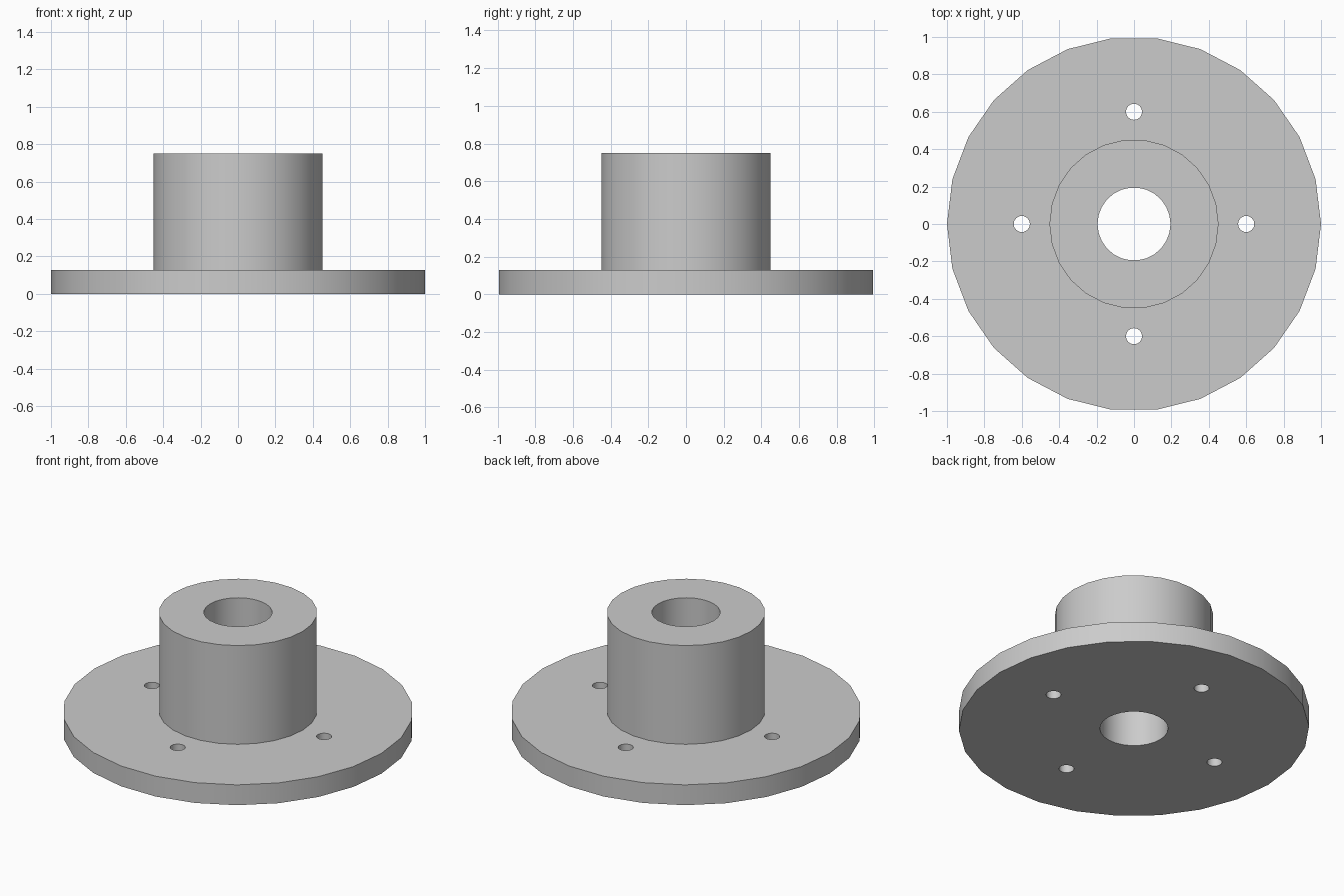
import bpy
import bmesh
import math
from mathutils import Matrix, Vector

SIDES = 26
BORE, HUB, RIM = 0.195, 0.452, 1.0
PLATE_TOP, HUB_TOP = 0.128, 0.75
BOLT_CIRCLE, BOLT = 0.6, 0.043

cube = bpy.data.objects.get("Cube")
if cube:
    bpy.data.objects.remove(cube, do_unlink=True)

steel = bpy.data.materials.new("light grey metal")
steel.use_nodes = True
grey = (0.6, 0.6, 0.6, 1)
steel.diffuse_color = grey
steel.node_tree.nodes["Principled BSDF"].inputs["Base Color"].default_value = grey


def add_object(name, bm):
    bmesh.ops.recalc_face_normals(bm, faces=bm.faces)
    mesh = bpy.data.meshes.new(name)
    bm.to_mesh(mesh)
    bm.free()
    mesh.materials.append(steel)
    obj = bpy.data.objects.new(name, mesh)
    bpy.context.collection.objects.link(obj)
    return obj


# Flange: plate, hub and bore turned from one closed profile
profile = [(BORE, 0), (RIM, 0), (RIM, PLATE_TOP), (HUB, PLATE_TOP),
           (HUB, HUB_TOP), (BORE, HUB_TOP)]
bm = bmesh.new()
points = [bm.verts.new((r, 0, z)) for r, z in profile]
edges = [bm.edges.new((points[i - 1], points[i])) for i in range(len(points))]
bmesh.ops.spin(bm, geom=points + edges, cent=(0, 0, 0), axis=(0, 0, 1),
               angle=math.tau, steps=SIDES, use_merge=True)
bmesh.ops.remove_doubles(bm, verts=bm.verts, dist=0.0001)
flange = add_object("hub_flange", bm)

# Four bolt holes on a circle around the hub
bm = bmesh.new()
for i in range(4):
    turn = Matrix.Rotation(i * math.pi / 2, 4, "Z")
    place = Matrix.Translation(turn @ Vector((BOLT_CIRCLE, 0, PLATE_TOP / 2)))
    bmesh.ops.create_cone(bm, cap_ends=True, segments=SIDES, radius1=BOLT,
                          radius2=BOLT, depth=PLATE_TOP * 2, matrix=place)
cutter = add_object("bolt_hole_cutter", bm)
cutter.hide_render = True

bpy.ops.object.select_all(action="DESELECT")
flange.select_set(True)
bpy.context.view_layer.objects.active = flange
cut = flange.modifiers.new("bolt holes", "BOOLEAN")
cut.operation = "DIFFERENCE"
cut.solver = "EXACT"
cut.object = cutter
bpy.ops.object.modifier_apply(modifier=cut.name)
bpy.data.objects.remove(cutter, do_unlink=True)

# Smooth round walls, crisp rims
bpy.ops.object.shade_smooth_by_angle(angle=math.radians(30))
